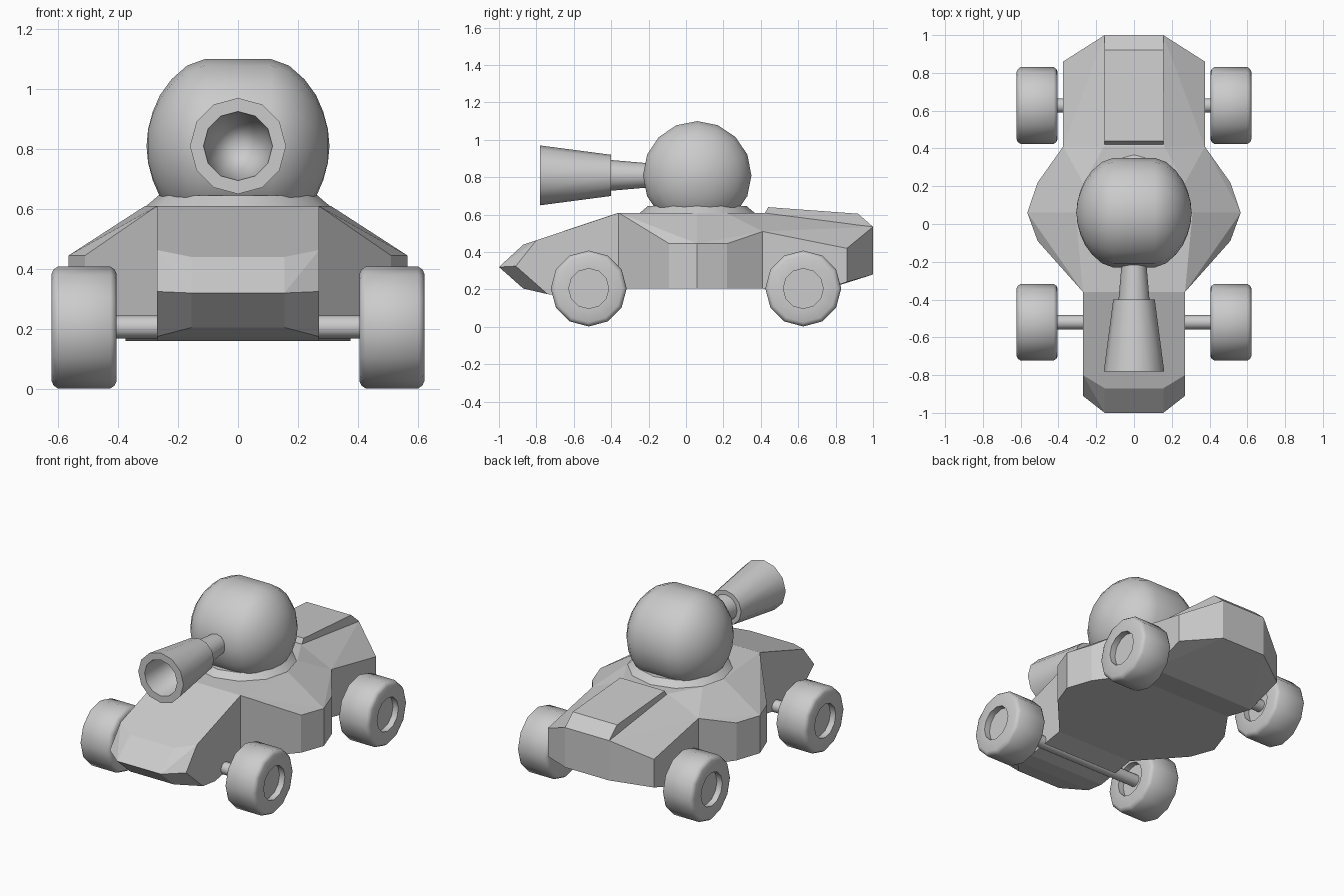
import bpy, bmesh
from math import sin, cos, pi, radians

if "Cube" in bpy.data.objects:
    bpy.data.objects.remove(bpy.data.objects["Cube"])


def finish(bm, name, smooth=None):
    bmesh.ops.remove_doubles(bm, verts=bm.verts, dist=0.0005)
    bmesh.ops.recalc_face_normals(bm, faces=bm.faces)
    me = bpy.data.meshes.new(name)
    bm.to_mesh(me)
    bm.free()
    ob = bpy.data.objects.new(name, me)
    bpy.context.collection.objects.link(ob)
    if smooth:
        bpy.ops.object.select_all(action='DESELECT')
        ob.select_set(True)
        bpy.context.view_layer.objects.active = ob
        bpy.ops.object.shade_smooth_by_angle(angle=radians(smooth))
    return ob


def lathe(name, profile, n, axis, loc, closed=False, smooth=40):
    """Revolve (position along axis, radius) points about the x, y or z axis."""
    bm = bmesh.new()
    rings = []
    for t, r in profile:
        ring = []
        for i in range(n):
            a = 2 * pi * i / n
            u, v = r * sin(a), r * cos(a)
            p = {'x': (t, u, v), 'y': (u, t, v), 'z': (u, v, t)}[axis]
            ring.append(bm.verts.new([c + d for c, d in zip(p, loc)]))
        rings.append(ring)
    pairs = list(zip(rings, rings[1:]))
    if closed:
        pairs.append((rings[-1], rings[0]))
    for a, b in pairs:
        for i in range(n):
            j = (i + 1) % n
            bm.faces.new((a[i], a[j], b[j], b[i]))
    return finish(bm, name, smooth)


def add_hull(bm, half):
    """Add the convex hull of points mirrored across x."""
    vs = [bm.verts.new((s * x, y, z)) for x, y, z in half for s in (1, -1)]
    res = bmesh.ops.convex_hull(bm, input=vs)
    junk = {v for v in res['geom_interior'] if isinstance(v, bmesh.types.BMVert)}
    bmesh.ops.delete(bm, geom=list(junk), context='VERTS')


CY = 0.06        # turret centre along y
SEAM_F, SEAM_R = -0.36, 0.41

# Body: nose, bulging middle and tail, joined at two open seams
nose = [(.155, -1, .32), (.155, -.87, .44), (.155, -.87, .205),
        (.27, -.91, .325), (.27, -.80, .463), (.27, -.74, .175),
        (.27, -.62, .16), (.27, SEAM_F, .61), (.27, SEAM_F, .205)]
plan = [(.27, SEAM_F, .61), (.51, -.09, .445), (.565, .06, .445),
        (.51, .22, .445), (.375, SEAM_R, .51)]
middle = plan + [(x, y, .205) for x, y, z in plan] + [(.16, SEAM_R, .61)]
middle += [(.31 * sin(pi * i / 6), CY + .31 * cos(pi * i / 6), .61) for i in range(7)]
tail = [(.16, SEAM_R, .61), (.375, SEAM_R, .51), (.375, SEAM_R, .205),
        (.375, .62, .16), (.375, .86, .42), (.375, .86, .24),
        (.155, 1, .535), (.155, 1, .28)]
bm = bmesh.new()
for part in (nose, middle, tail):
    add_hull(bm, part)
seams = [f for f in bm.faces
         if any(all(abs(v.co.y - s) < 1e-4 for v in f.verts) for s in (SEAM_F, SEAM_R))]
bmesh.ops.delete(bm, geom=seams, context='FACES')
bmesh.ops.remove_doubles(bm, verts=bm.verts, dist=0.0005)
bmesh.ops.dissolve_limit(bm, angle_limit=radians(1), verts=bm.verts, edges=bm.edges)
finish(bm, "body")

# Raised engine cover on the tail
bm = bmesh.new()
add_hull(bm, [(.157, .42, .605), (.157, .44, .64), (.157, .92, .605), (.157, 1, .535)])
finish(bm, "engine_cover")

# Collar under the turret
lathe("turret_collar", [(.605, .312), (.645, .265), (.645, 0)], 12, 'z', (0, CY, 0))

# Turret: ball stretched along x with a straight middle band
cap = [(.11, .29), (.17, .268), (.222, .222), (.26, .17), (.284, .115), (.3, .055), (.305, 0)]
lathe("turret", [(-t, r) for t, r in cap[::-1]] + cap, 16, 'x', (0, CY, .81))

# Cannon: thin neck and flared hollow muzzle
lathe("cannon", [(-.18, .063), (-.40, .082), (-.40, .11), (-.78, .16), (-.78, .115),
                 (-.55, .09), (-.44, 0)], 12, 'y', (0, 0, .81))

# Wheels and axles
half = [(.07, 0), (.07, .107), (.108, .107), (.108, .18), (.102, .193), (.088, .203)]
wheel = half + [(-t, r) for t, r in half[::-1]]
for end, y in (("front", -.52), ("rear", .627)):
    for side, s in (("left", -1), ("right", 1)):
        lathe(f"{end}_{side}_wheel", wheel, 12, 'x', (s * .513, y, .205))
    lathe(f"{end}_axle", [(-.46, .038), (.46, .038)], 12, 'x', (0, y, .207))
